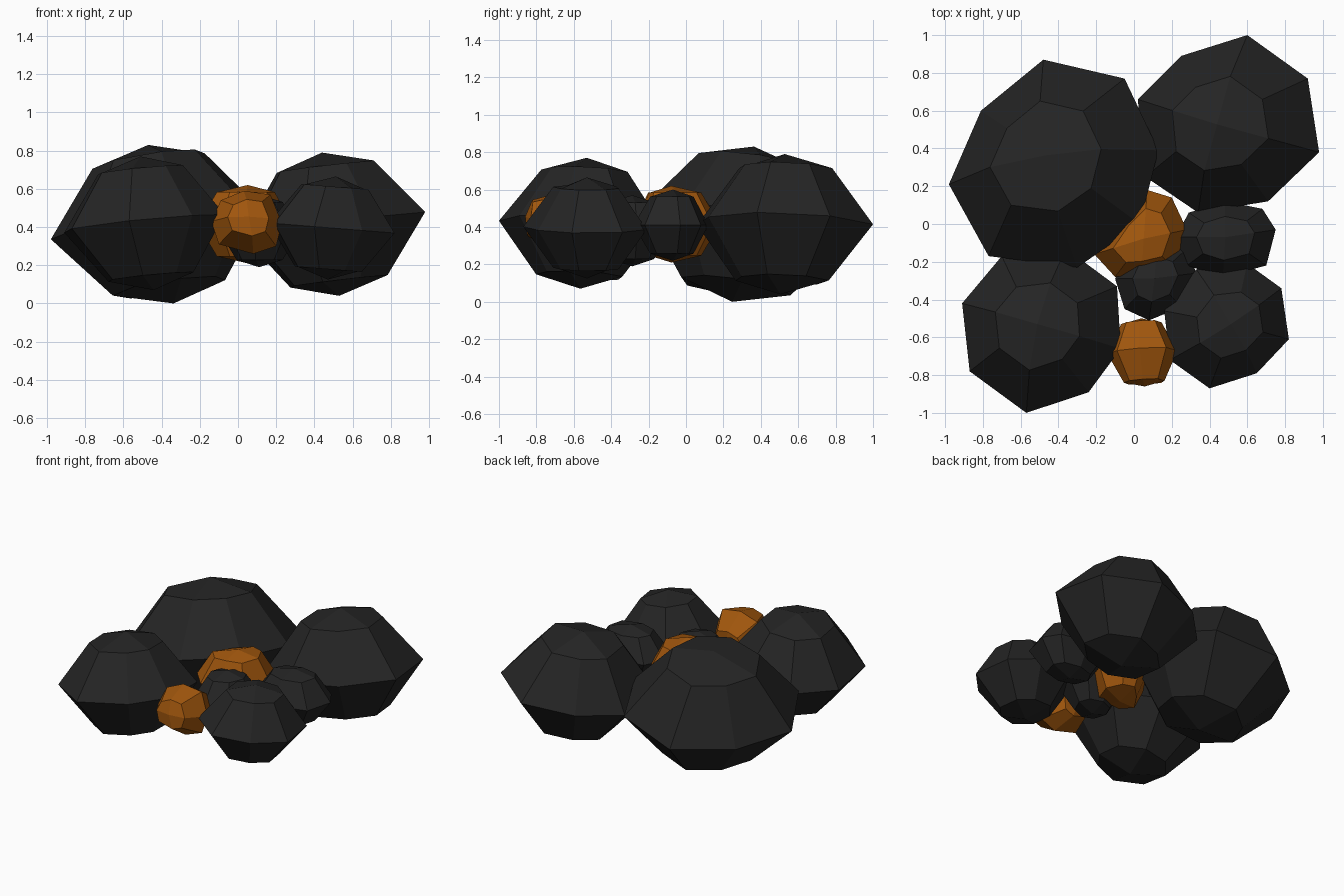
import bpy, bmesh
from mathutils import Vector

if "Cube" in bpy.data.objects:
    bpy.data.objects.remove(bpy.data.objects["Cube"])


def material(name, rgb):
    m = bpy.data.materials.new(name)
    m.diffuse_color = (*rgb, 1)
    m.use_nodes = True
    m.node_tree.nodes["Principled BSDF"].inputs["Base Color"].default_value = m.diffuse_color
    return m


coal = material("coal", (0.018, 0.018, 0.018))
ember = material("ember", (0.36, 0.095, 0.004))


def rock(name, mat, rim, mid, half, slope=(0, 0), ring=0.53, lift=0.8, facing_front=False):
    """Faceted lump: widest 8-point rim, a smaller ring above and below, capped by four quads each.
    With facing_front the rim is given in x/z and the caps point along y."""
    n = len(rim)
    cx = sum(p[0] for p in rim) / n
    cy = sum(p[1] for p in rim) / n
    centre = Vector((cx, cy, mid))
    axis = Vector((-slope[0], -slope[1], 1))
    spokes = [Vector((x - cx, y - cy, (x - cx) * slope[0] + (y - cy) * slope[1])) for x, y in rim]
    bm = bmesh.new()
    equator = [bm.verts.new(centre + s) for s in spokes]
    for side in (1, -1):
        loop = [bm.verts.new(centre + s * ring + axis * half * lift * side) for s in spokes]
        pole = bm.verts.new(centre + axis * half * side)
        for i in range(n):
            j = (i + 1) % n
            bm.faces.new((equator[i], equator[j], loop[j], loop[i]))
        for i in range(0, n, 2):
            bm.faces.new((loop[i], loop[i + 1], loop[(i + 2) % n], pole))
    if facing_front:
        for v in bm.verts:
            v.co = v.co.xzy
    bmesh.ops.recalc_face_normals(bm, faces=bm.faces)
    mesh = bpy.data.meshes.new(name)
    bm.to_mesh(mesh)
    bm.free()
    mesh.materials.append(mat)
    bpy.context.collection.objects.link(bpy.data.objects.new(name, mesh))


# Four large coals
rock("coal_back_left", coal,
     [(-.48, .87), (-.05, .77), (.13, .39), (.03, 0), (-.30, -.23), (-.77, -.17), (-.98, .21), (-.81, .60)],
     0.415, 0.415, (0.16, -0.14))
rock("coal_back_right", coal,
     [(.60, 1.0), (.92, .77), (.98, .38), (.71, .12), (.34, .06), (.06, .25), (.02, .66), (.25, .89)],
     0.415, 0.375, (0.12, -0.03))
rock("coal_front_left", coal,
     [(-.91, -.42), (-.87, -.78), (-.57, -1.0), (-.24, -.89), (-.07, -.66), (-.09, -.33), (-.36, -.13), (-.70, -.17)],
     0.42, 0.35, (0.1, -0.05))
rock("coal_front_right", coal,
     [(.78, -.34), (.82, -.61), (.65, -.79), (.40, -.87), (.19, -.72), (.16, -.46), (.33, -.24), (.60, -.21)],
     0.395, 0.27, (-0.08, 0.0))

# Two small coals filling the gap
rock("coal_small_right", coal,
     [(.75, -.03), (.70, -.22), (.47, -.28), (.28, -.22), (.22, -.07), (.29, .06), (.48, .12), (.68, .08)],
     0.41, 0.19, ring=0.58)
rock("coal_small_front", coal,
     [(.33, -.26), (.25, -.44), (.08, -.51), (-.05, -.45), (-.10, -.29), (-.03, -.14), (.12, -.08), (.28, -.13)],
     0.38, 0.19, ring=0.56)

# Glowing embers, rounder than the coals
rock("ember_centre", ember,
     [(.07, .18), (.20, .14), (.28, -.03), (.21, -.23), (.04, -.27), (-.10, -.28), (-.21, -.16), (-.08, .03)],
     0.415, 0.205, ring=0.62, lift=0.82)
rock("ember_front", ember,
     [(-.14, .43), (-.09, .54), (.03, .59), (.17, .57), (.23, .42), (.20, .30), (.08, .26), (-.10, .31)],
     -0.68, 0.18, (0.05, 0.15), ring=0.58, lift=0.86, facing_front=True)
